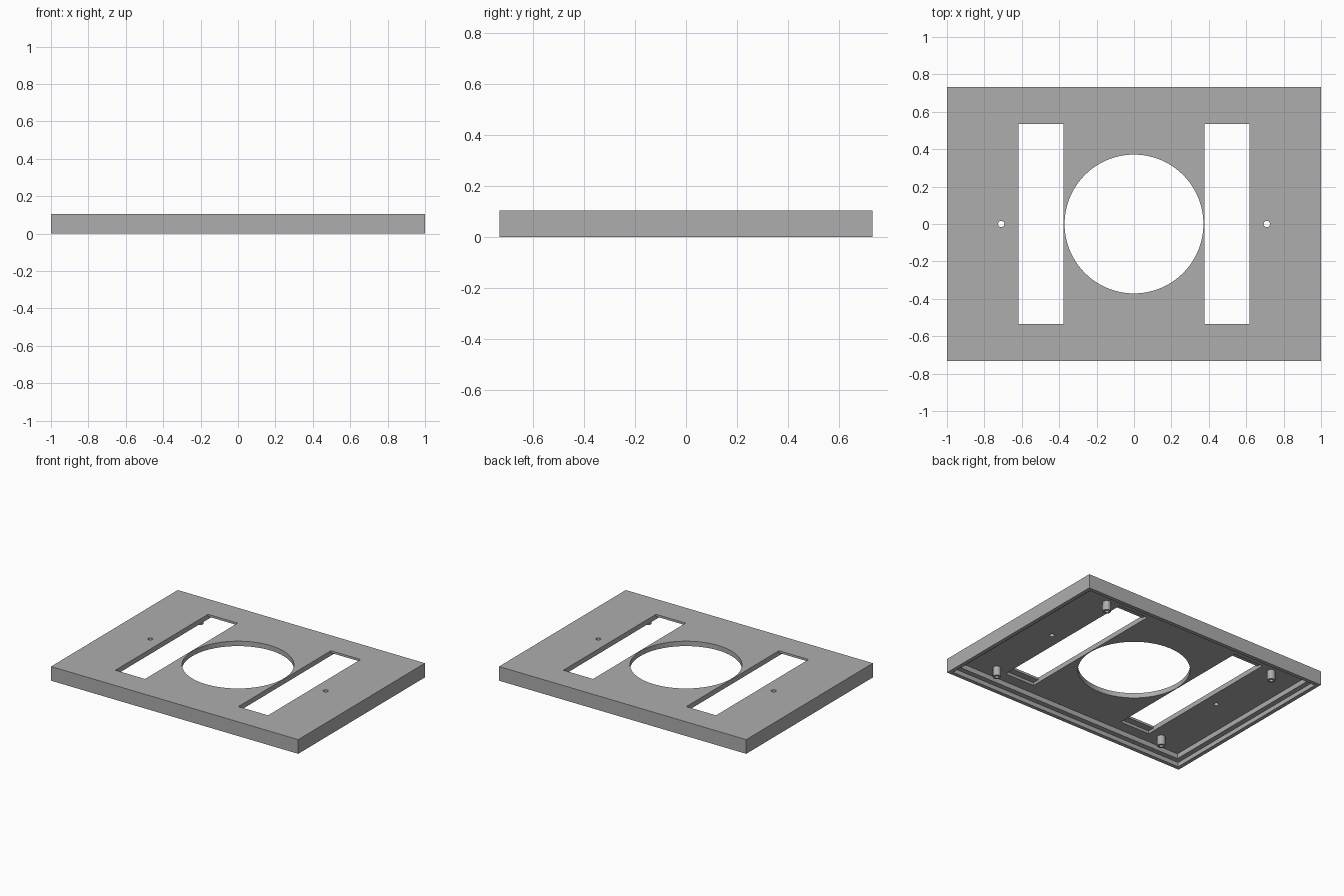
import bpy, math

default = bpy.data.objects.get("Cube")
if default:
    bpy.data.objects.remove(default, do_unlink=True)

W, D, H = 1.0, 0.732, 0.104     # half width, half depth, height
CEILING = 0.068                 # underside of the top panel
STEP_Z, STEP_W, WALL = 0.032, 0.028, 0.065
POST_X, POST_Y = 0.71, 0.566

grey = bpy.data.materials.new("matte grey")
grey.use_nodes = True
colour = (0.42, 0.42, 0.42, 1)
grey.diffuse_color = colour
grey.node_tree.nodes["Principled BSDF"].inputs["Base Color"].default_value = colour


def box(name, x, y, half_x, half_y, z0, z1):
    bpy.ops.mesh.primitive_cube_add(size=2, location=(x, y, (z0 + z1) / 2))
    ob = bpy.context.object
    ob.name = name
    ob.scale = (half_x, half_y, (z1 - z0) / 2)
    bpy.ops.object.transform_apply(location=True, rotation=False, scale=True)
    return ob


def cylinder(name, x, y, r, z0, z1, sides):
    bpy.ops.mesh.primitive_cylinder_add(vertices=sides, radius=r, depth=z1 - z0,
                                        location=(x, y, (z0 + z1) / 2))
    ob = bpy.context.object
    ob.name = name
    return ob


def cut(target, cutter):
    cutter.hide_render = True
    bpy.context.view_layer.objects.active = target
    mod = target.modifiers.new("cut", 'BOOLEAN')
    mod.operation = 'DIFFERENCE'
    mod.solver = 'EXACT'
    mod.object = cutter
    bpy.ops.object.modifier_apply(modifier=mod.name)
    bpy.data.objects.remove(cutter, do_unlink=True)


def finish(ob):
    ob.data.materials.clear()
    ob.data.materials.append(grey)
    bpy.ops.object.select_all(action='DESELECT')
    ob.select_set(True)
    bpy.context.view_layer.objects.active = ob
    bpy.ops.object.shade_smooth_by_angle(angle=math.radians(32))


# Hollow cover with a stepped rim underneath
cover = box("cover_plate", 0, 0, W, D, 0, H)
cut(cover, box("rim_step", 0, 0, W - STEP_W, D - STEP_W, -0.1, STEP_Z))
cut(cover, box("cavity", 0, 0, W - WALL, D - WALL, -0.1, CEILING))

# Round opening in the middle
cut(cover, cylinder("round_opening", 0, 0, 0.371, -0.1, 0.3, 96))

# Slots with recessed ends below, and small screw holes
for side in (-1, 1):
    cut(cover, box("slot", side * 0.4975, 0, 0.12, 0.535, -0.1, 0.3))
    cut(cover, box("slot_recess", side * 0.4975, 0, 0.12, 0.585, -0.1, 0.088))
    cut(cover, cylinder("screw_hole", side * POST_X, 0, 0.017, -0.1, 0.3, 16))
finish(cover)

# Hollow mounting posts under the corners
for sx, x_name in ((-1, "right"), (1, "left")):
    for sy, y_name in ((-1, "front"), (1, "back")):
        x, y = sx * POST_X, sy * POST_Y
        post = cylinder(f"{y_name}_{x_name}_post", x, y, 0.027, 0.0, CEILING + 0.005, 24)
        cut(post, cylinder("post_bore", x, y, 0.014, -0.1, CEILING - 0.01, 16))
        finish(post)
